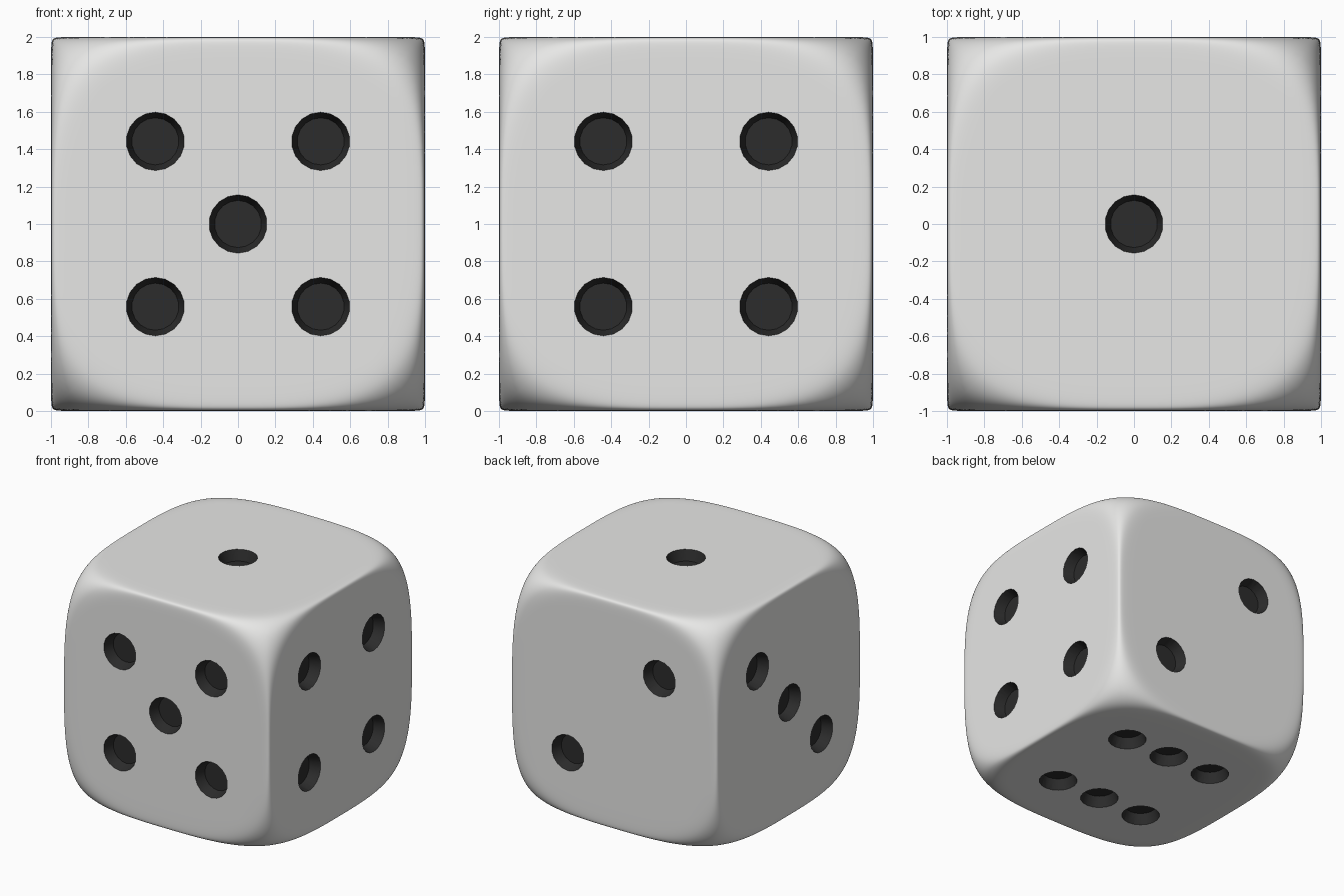
import bpy, bmesh, math
from mathutils import Matrix, Vector

if "Cube" in bpy.data.objects:
    bpy.data.objects.remove(bpy.data.objects["Cube"])

PIP_R, PIP_DEPTH, S = 0.156, 0.09, 0.442


def material(name, rgb):
    m = bpy.data.materials.new(name)
    m.diffuse_color = (*rgb, 1)
    m.use_nodes = True
    m.node_tree.nodes["Principled BSDF"].inputs["Base Color"].default_value = m.diffuse_color
    return m


white = material("ivory white", (0.8, 0.8, 0.79))
black = material("pip black", (0.025, 0.025, 0.025))


def make_object(name, bm):
    me = bpy.data.meshes.new(name)
    bm.to_mesh(me)
    bm.free()
    me.materials.append(white)
    me.materials.append(black)
    ob = bpy.data.objects.new(name, me)
    bpy.context.collection.objects.link(ob)
    return ob


# face frames (right, up, outward) with pip positions in units of S
X, Y, Z = Vector((1, 0, 0)), Vector((0, 1, 0)), Vector((0, 0, 1))
corners = [(a, b) for a in (-1, 1) for b in (-1, 1)]
faces = [
    (X, Y, Z, [(0, 0)]),                                        # top
    (-X, Z, Y, [(1, 1), (-1, -1)]),                             # back
    (-Y, Z, -X, [(-1, 1), (0, 0), (1, -1)]),                    # left
    (Y, Z, X, corners),                                         # right
    (X, Z, -Y, corners + [(0, 0)]),                             # front
    (X, -Y, -Z, [(a, b) for a in (-1, 0, 1) for b in (-1, 1)]), # bottom
]

# body: cube with inset sides, smoothed so corners round more than edges
bm = bmesh.new()
bmesh.ops.create_cube(bm, size=2)
bmesh.ops.subdivide_edges(bm, edges=bm.edges[:], cuts=1, use_grid_fill=True)
for _, _, n, _ in faces:
    bm.normal_update()
    side = [f for f in bm.faces if f.normal.dot(n) > 0.99]
    bmesh.ops.inset_region(bm, faces=side, thickness=0.07, use_even_offset=True)
bmesh.ops.translate(bm, verts=bm.verts[:], vec=Z)
die = make_object("die_body", bm)

# pip cutters: shallow tapered cups on every side
bm = bmesh.new()
for u, v, n, pips in faces:
    rot = Matrix((u, v, n)).transposed().to_4x4()
    for a, b in pips:
        pos = Z + n * (1 + 0.03 / 2 - PIP_DEPTH / 2) + u * a * S + v * b * S
        bmesh.ops.create_cone(bm, cap_ends=True, segments=18,
                              radius1=PIP_R - 0.03, radius2=PIP_R + 0.01,
                              depth=PIP_DEPTH + 0.03,
                              matrix=Matrix.Translation(pos) @ rot)
for f in bm.faces:
    f.material_index = 1
bmesh.ops.recalc_face_normals(bm, faces=bm.faces[:])
cutter = make_object("pip_cutter", bm)
cutter.hide_render = True

# smooth the body, cut the pips, then clean up
bpy.context.view_layer.objects.active = die
die.select_set(True)
sub = die.modifiers.new("round", 'SUBSURF')
sub.levels = sub.render_levels = 4
cut = die.modifiers.new("pips", 'BOOLEAN')
cut.operation, cut.solver, cut.object = 'DIFFERENCE', 'EXACT', cutter
for name in ("round", "pips"):
    bpy.ops.object.modifier_apply(modifier=name)
bpy.data.objects.remove(cutter)
bpy.ops.object.shade_smooth_by_angle(angle=math.radians(30))
